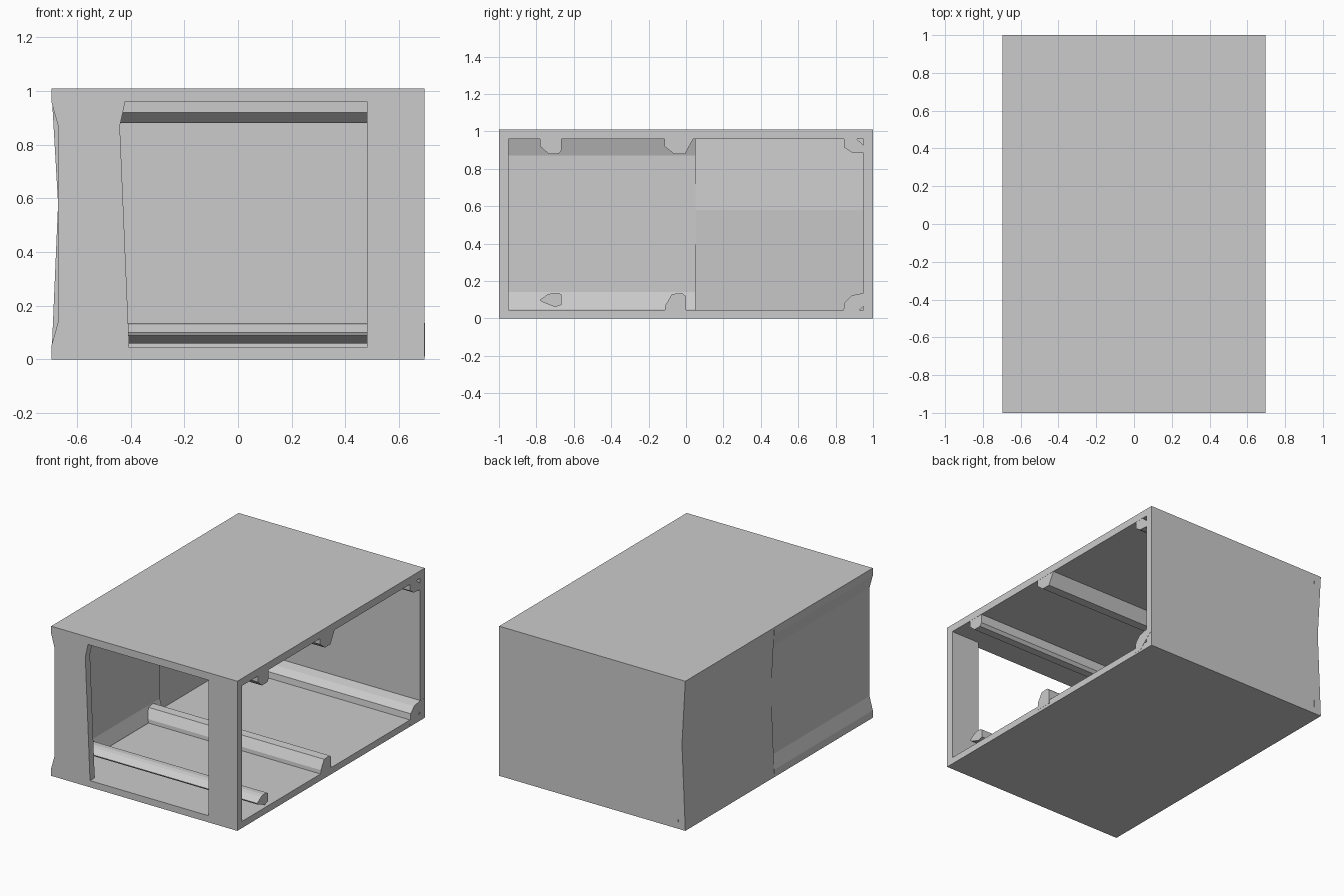
import bpy, bmesh
from mathutils import Vector

if "Cube" in bpy.data.objects:
    bpy.data.objects.remove(bpy.data.objects["Cube"])

W, H = 0.695, 1.01      # half width, height
FLOOR, CEIL = 0.045, 0.96


def prism(name, profile, axis, start, end):
    """Extrude an xz profile along y, or a yz profile along x."""
    def place(p, t):
        return Vector((p[0], t, p[1])) if axis == 'y' else Vector((t, p[0], p[1]))
    bm = bmesh.new()
    a = [bm.verts.new(place(p, start)) for p in profile]
    b = [bm.verts.new(place(p, end)) for p in profile]
    n = len(profile)
    bm.faces.new(a)
    bm.faces.new(b[::-1])
    for i in range(n):
        j = (i + 1) % n
        bm.faces.new((a[j], a[i], b[i], b[j]))
    bmesh.ops.recalc_face_normals(bm, faces=bm.faces)
    mesh = bpy.data.meshes.new(name)
    bm.to_mesh(mesh)
    bm.free()
    obj = bpy.data.objects.new(name, mesh)
    bpy.context.collection.objects.link(obj)
    return obj


def rect(a0, a1, z0, z1):
    return [(a0, z0), (a1, z0), (a1, z1), (a0, z1)]


# Floor and roof slabs
prism("floor_slab", rect(-0.66, W, 0, FLOOR), 'y', -1, 1)
prism("roof_slab", rect(-0.66, W, CEIL, H), 'y', -1, 1)

# Left wall: recessed front half, shallow V-shaped rear half
front_outer = [(-W, 0), (-W, 0.05), (-0.67, 0.14), (-0.67, 0.87), (-W, 0.96), (-W, H)]
front_inner = [(-0.59, H), (-0.59, 0.96), (-0.62, 0.87), (-0.62, 0.14), (-0.59, 0.05), (-0.59, 0)]
rear_outer = [(-W, 0), (-0.67, 0.58), (-W, H)]
rear_inner = [(-0.645, H), (-0.62, 0.58), (-0.645, 0)]
prism("left_wall_front", front_outer + front_inner, 'y', -1, 0.05)
prism("left_wall_rear", rear_outer + rear_inner, 'y', 0.05, 1)

# Back wall
prism("back_wall", rect(-0.64, W, FLOOR, CEIL), 'y', 0.95, 1)

# Front wall panels on both sides of the slanted opening
prism("front_left_panel",
      [(-0.64, FLOOR), (-0.405, FLOOR), (-0.44, 0.87), (-0.42, CEIL), (-0.64, CEIL)],
      'y', -1, -0.95)
prism("front_right_pillar", rect(0.48, W, FLOOR, CEIL), 'y', -1, -0.95)

# Floor ribs
floor_ribs = {
    "front": [(-0.78, 0.10), (-0.74, 0.128), (-0.715, 0.135), (-0.68, 0.135), (-0.665, 0.125),
              (-0.665, 0.072), (-0.70, 0.06), (-0.775, 0.09)],
    "middle": [(-0.115, 0.02), (-0.11, 0.07), (-0.075, 0.13), (-0.02, 0.135), (0, 0.118), (0, 0.02)],
    "rear": [(0.838, 0.012), (0.848, 0.085), (0.885, 0.122), (0.945, 0.135), (0.99, 0.135), (0.99, 0.1),
             (0.89, 0.012)],
}
for key, profile in floor_ribs.items():
    prism("floor_rib_" + key, profile, 'x', -0.635, 0.69 if key == "front" else 0.696)

# Ceiling ribs
ceiling_ribs = {
    "front": [(-0.78, 0.97), (-0.78, 0.92), (-0.735, 0.88), (-0.68, 0.88), (-0.665, 0.9), (-0.665, 0.97)],
    "middle": [(-0.115, 0.97), (-0.115, 0.92), (-0.065, 0.88), (-0.005, 0.88), (0.045, 0.97)],
    "rear": [(0.845, 0.97), (0.845, 0.915), (0.885, 0.888), (0.99, 0.88), (0.99, 0.89), (0.9, 0.97)],
}
for key, profile in ceiling_ribs.items():
    prism("ceiling_rib_" + key, profile, 'x', -0.635, 0.694)
